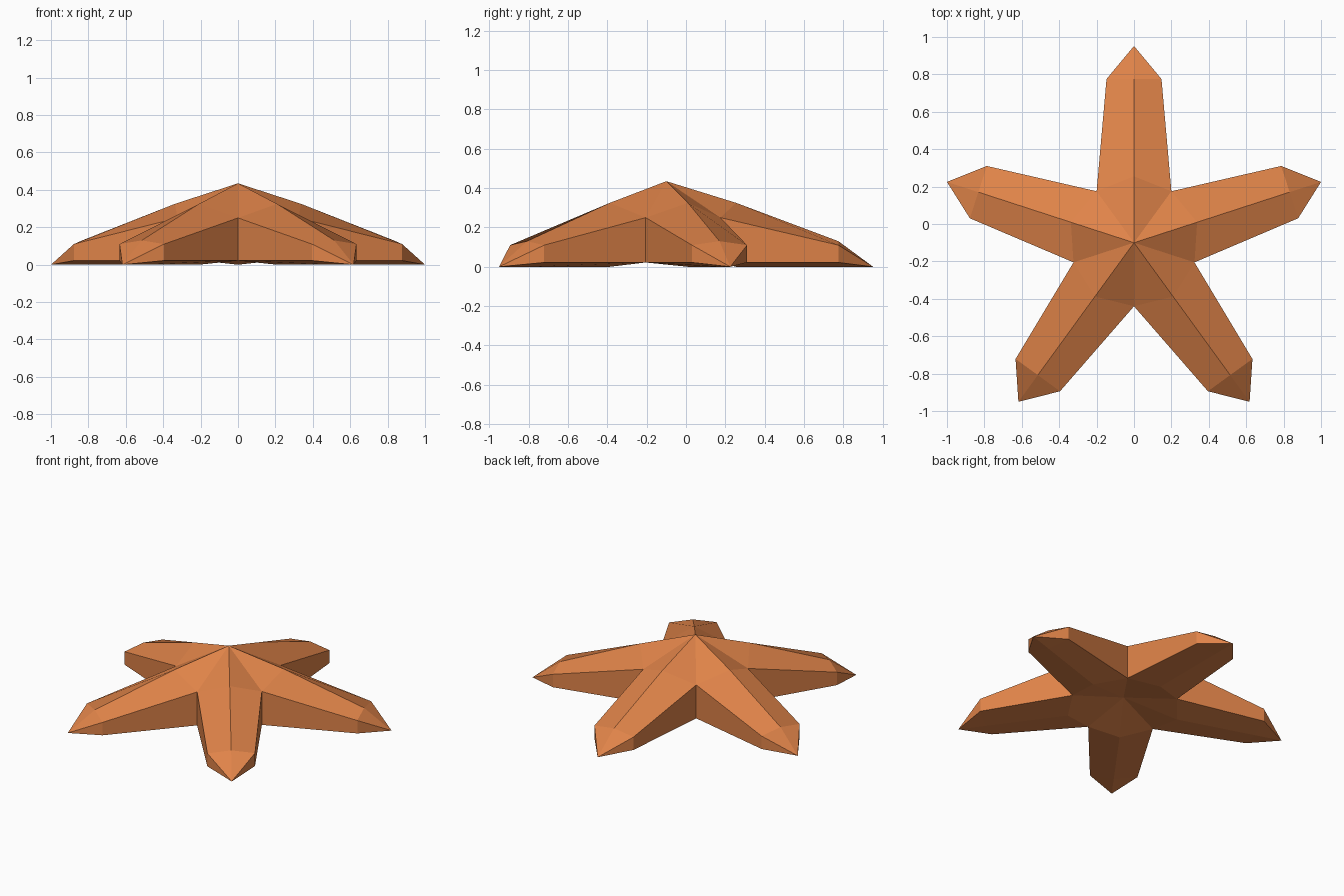
import bpy, bmesh, math

if "Cube" in bpy.data.objects:
    bpy.data.objects.remove(bpy.data.objects["Cube"])

ARMS = 5
CENTRE_Y = -0.1

orange = bpy.data.materials.new("starfish orange")
orange.diffuse_color = (0.74, 0.228, 0.066, 1)
orange.use_nodes = True
orange.node_tree.nodes["Principled BSDF"].inputs["Base Color"].default_value = orange.diffuse_color

bm = bmesh.new()


def vert(radius, side, z, angle):
    """Point at a distance along an arm, offset sideways, at height z."""
    c, s = math.cos(angle), math.sin(angle)
    return bm.verts.new((radius * c - side * s, CENTRE_Y + radius * s + side * c, z))


# Central peak and hollow underside
apex = vert(0, 0, 0.435, 0)
hollow = vert(0, 0, 0.08, 0)

# Notches between neighbouring arms (top and bottom corner)
step = 2 * math.pi / ARMS
angles = [math.pi / 2 + i * step for i in range(ARMS)]
notches = [(vert(0.34, 0, 0.25, a + step / 2), vert(0.34, 0, 0.022, a + step / 2))
           for a in angles]

# Arms: ridged top, upright sides, shallow keel below, pointed end
for i, a in enumerate(angles):
    ridge_in, ridge_out = vert(0.355, 0, 0.325, a), vert(0.875, 0, 0.13, a)
    keel_in, keel_out = vert(0.355, 0, 0, a), vert(0.875, 0, 0, a)
    tip = vert(1.0515, 0, 0, a)
    for sign, (top, low) in ((1, notches[i]), (-1, notches[i - 1])):
        end_top = vert(0.875, sign * 0.147, 0.11, a)
        end_low = vert(0.875, sign * 0.147, 0.022, a)
        for f in ((apex, ridge_in, top),
                  (ridge_in, ridge_out, end_top, top),
                  (top, end_top, end_low, low),
                  (low, end_low, keel_out, keel_in),
                  (hollow, low, keel_in),
                  (ridge_out, tip, end_top),
                  (end_top, tip, end_low),
                  (end_low, tip, keel_out)):
            bm.faces.new(f)

bmesh.ops.recalc_face_normals(bm, faces=bm.faces[:])
mesh = bpy.data.meshes.new("starfish")
bm.to_mesh(mesh)
bm.free()
mesh.materials.append(orange)
bpy.context.collection.objects.link(bpy.data.objects.new("starfish", mesh))
